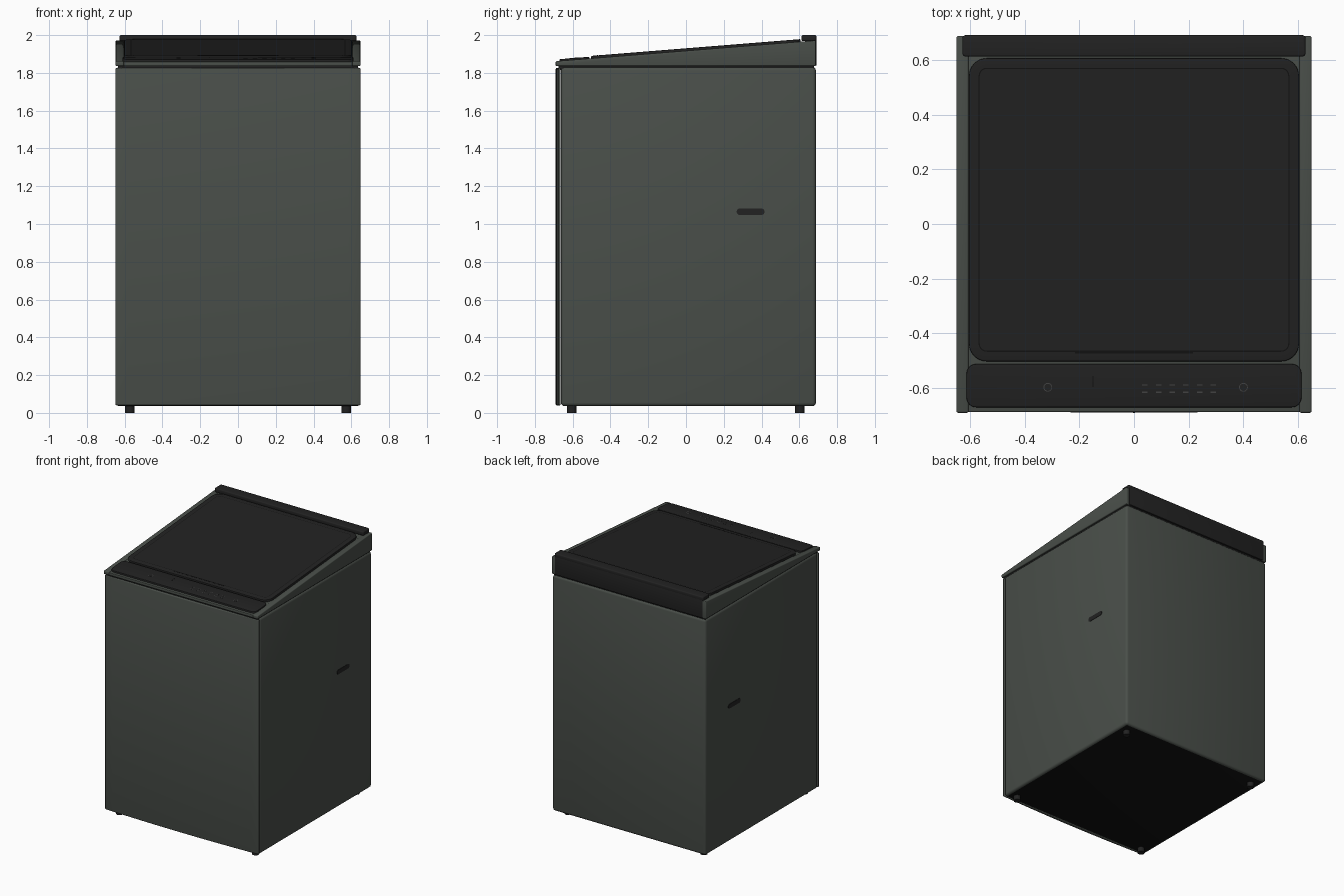
import bpy, bmesh, math
from mathutils import Matrix

cube = bpy.data.objects.get("Cube")
if cube:
    bpy.data.objects.remove(cube)


def material(name, rgb):
    m = bpy.data.materials.new(name)
    m.use_nodes = True
    color = (*rgb, 1)
    m.diffuse_color = color
    m.node_tree.nodes["Principled BSDF"].inputs["Base Color"].default_value = color
    return m


GREY = material("green grey enamel", (0.068, 0.078, 0.068))
BLACK = material("black glass", (0.016, 0.016, 0.016))
DEEP = material("deep black", (0.006, 0.006, 0.006))
MARK = material("marking grey", (0.06, 0.06, 0.06))


def slope(offset):
    """Height of the slanted top at depth y."""
    return lambda y: 1.862 + (y + 0.69) * 0.08 + offset


def flat(z):
    return lambda y: z


def rect(x0, x1, y0, y1, r=0.0, steps=8):
    """Outline of a rectangle with optional rounded corners."""
    if r == 0:
        return [(x0, y0), (x1, y0), (x1, y1), (x0, y1)]
    pts = []
    corners = [(x1 - r, y1 - r), (x0 + r, y1 - r), (x0 + r, y0 + r), (x1 - r, y0 + r)]
    for k, (cx, cy) in enumerate(corners):
        for i in range(steps + 1):
            a = (k + i / steps) * math.pi / 2
            pts.append((cx + r * math.cos(a), cy + r * math.sin(a)))
    return pts


def finish(bm, name, mats):
    bmesh.ops.recalc_face_normals(bm, faces=bm.faces)
    mesh = bpy.data.meshes.new(name)
    bm.to_mesh(mesh)
    bm.free()
    for m in mats:
        mesh.materials.append(m)
    ob = bpy.data.objects.new(name, mesh)
    bpy.context.collection.objects.link(ob)
    bpy.ops.object.select_all(action="DESELECT")
    ob.select_set(True)
    bpy.context.view_layer.objects.active = ob
    bpy.ops.object.shade_smooth_by_angle(angle=math.radians(35))
    return ob


def prism(name, outline, bottom, top, mats, bevel=0.0, rule=None, groove=None):
    """Extrude an outline between two height functions."""
    bm = bmesh.new()
    low = [bm.verts.new((x, y, bottom(y))) for x, y in outline]
    high = [bm.verts.new((x, y, top(y))) for x, y in outline]
    bm.faces.new(low)
    cap = bm.faces.new(high)
    n = len(outline)
    for i in range(n):
        j = (i + 1) % n
        bm.faces.new((low[i], low[j], high[j], high[i]))
    bmesh.ops.recalc_face_normals(bm, faces=bm.faces)
    bm.normal_update()
    if rule:
        for f in bm.faces:
            f.material_index = rule(f.normal)
    if groove:
        # fine sunken line running round the top face
        bmesh.ops.inset_region(bm, faces=[cap], thickness=groove)
        ring = bmesh.ops.inset_region(bm, faces=[cap], thickness=0.004)["faces"]
        for f in ring:
            f.material_index = 1
    if bevel:
        sharp = [e for e in bm.edges if e.calc_face_angle(0) > 0.6]
        bmesh.ops.bevel(bm, geom=sharp, offset=bevel, segments=3, profile=0.5,
                        affect="EDGES", clamp_overlap=True)
    return finish(bm, name, mats)


# Cabinet with a black underside
prism("cabinet", rect(-0.646, 0.646, -0.662, 0.688), flat(0.036), flat(1.83),
      [GREY, DEEP], 0.018, lambda n: 1 if n.z < -0.5 else 0)

# Gently bowed front panel with dark side edges
bow = [(x / 10 * 0.648, -0.69 + 0.014 * (x / 10) ** 2) for x in range(-10, 11)]
prism("front_panel", bow + [(0.648, -0.664), (-0.648, -0.664)], flat(0.04), flat(1.826),
      [GREY, BLACK], 0.006, lambda n: 1 if abs(n.x) > 0.8 else 0)

# Dark seam between cabinet and top
prism("top_seam", rect(-0.636, 0.636, -0.675, 0.678), flat(1.815), flat(1.845), [BLACK])

# Sloping deck and side trims
prism("top_deck", rect(-0.606, 0.606, -0.687, 0.65), flat(1.836), slope(-0.004), [GREY], 0.004)
for side, s in (("left", 1), ("right", -1)):
    prism(side + "_trim", rect(*sorted((s * 0.605, s * 0.649)), -0.69, 0.687),
          flat(1.836), slope(0), [GREY], 0.006)

# Rear panel and the raised bar above it
prism("rear_panel", rect(-0.622, 0.622, 0.64, 0.69), flat(1.838), flat(1.98), [BLACK], 0.004)
prism("rear_bar", rect(-0.627, 0.627, 0.612, 0.69, 0.012), flat(1.968), flat(2.0),
      [BLACK], 0.007)

# Lid and control panel
prism("lid", rect(-0.603, 0.603, -0.502, 0.606, 0.065), slope(-0.01), slope(0.013),
      [BLACK, DEEP], 0.004, groove=0.035)
prism("control_panel", rect(-0.612, 0.612, -0.67, -0.512, 0.035), slope(-0.01), slope(0.009),
      [BLACK], 0.004)


# Thin plates lying on the slanted surfaces
def plate(name, x, y, w, d, base, mat):
    prism(name, rect(x - w / 2, x + w / 2, y - d / 2, y + d / 2),
          slope(base - 0.002), slope(base + 0.0008), [mat])


plate("lid_grip_line", 0, -0.47, 0.43, 0.006, 0.013, DEEP)
plate("panel_divider", -0.15, -0.575, 0.004, 0.04, 0.009, DEEP)
for i in range(6):
    x = 0.04 + i * 0.05
    plate("indicator_upper", x, -0.588, 0.02, 0.004, 0.009, MARK)
    plate("indicator_lower", x, -0.615, 0.02, 0.004, 0.009, MARK)

# Round touch buttons
for name, x in (("power_button", -0.315), ("start_button", 0.4)):
    disc = rect(x - 0.016, x + 0.016, -0.613, -0.581, 0.0159)
    prism(name + "_ring", disc, slope(0.006), slope(0.0096), [MARK])
    disc = rect(x - 0.013, x + 0.013, -0.61, -0.584, 0.0129)
    prism(name, disc, slope(0.006), slope(0.0102), [BLACK])

# Side hand grips: rounded slots turned to stand on the cabinet walls
for side, s in (("left", 1), ("right", -1)):
    ob = prism(side + "_hand_grip", rect(-0.074, 0.074, -0.017, 0.017, 0.0165),
               flat(-0.002), flat(0.002), [BLACK])
    ob.data.transform(Matrix.Translation((s * 0.6465, 0.342, 1.065))
                      @ Matrix.Rotation(math.pi / 2, 4, "Z")
                      @ Matrix.Rotation(math.pi / 2, 4, "X"))

# Feet
for front, y in (("front", -0.606), ("rear", 0.602)):
    for side, x in (("left", 0.573), ("right", -0.573)):
        prism(front + "_" + side + "_foot", rect(x - 0.025, x + 0.025, y - 0.025, y + 0.025, 0.0249),
              flat(0), flat(0.045), [BLACK])
